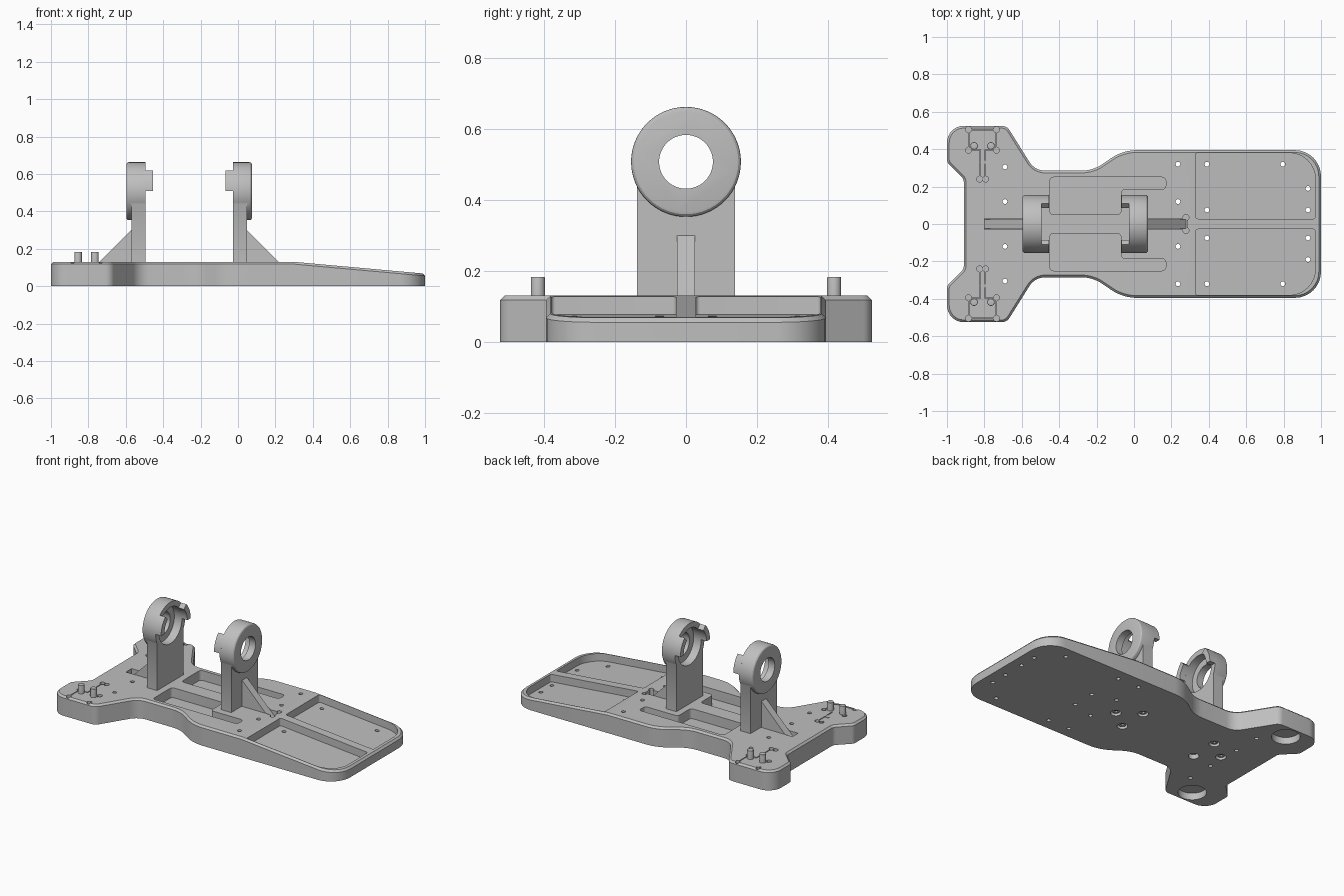
import bpy, bmesh
from math import pi, cos, sin, radians
from mathutils import Vector

cube = bpy.data.objects.get("Cube")
if cube:
    bpy.data.objects.remove(cube, do_unlink=True)

GREY = (0.52, 0.52, 0.52, 1)
grey = bpy.data.materials.new("plain grey")
grey.use_nodes = True
grey.diffuse_color = GREY
grey.node_tree.nodes["Principled BSDF"].inputs["Base Color"].default_value = GREY


def rounded(corners, steps=8):
    """Polygon with a fillet at each (u, v, radius) corner."""
    out = []
    for i, (u, v, r) in enumerate(corners):
        p = Vector((u, v))
        if r == 0:
            out.append(p)
            continue
        a = (Vector(corners[i - 1][:2]) - p).normalized()
        b = (Vector(corners[(i + 1) % len(corners)][:2]) - p).normalized()
        half = a.angle(b) / 2
        centre = p + (a + b).normalized() * (r / sin(half))
        reach = r * cos(half) / sin(half)
        start = (p + a * reach - centre).normalized()
        end = (p + b * reach - centre).normalized()
        sweep = start.angle(end)
        for k in range(steps + 1):
            t = sweep * k / steps
            out.append(centre + (start * sin(sweep - t) + end * sin(t)) * (r / sin(sweep)))
    return out


def circle(u, v, r, n=24):
    return [Vector((u + r * cos(2 * pi * k / n), v + r * sin(2 * pi * k / n))) for k in range(n)]


def rect(u0, v0, u1, v1):
    return [(u0, v0), (u1, v0), (u1, v1), (u0, v1)]


def flip(pts):
    return [Vector((p[0], -p[1])) for p in pts]


def prism(name, pts, w0, w1, axis="z", rim=0):
    """Extrude a profile along an axis; rim rounds the far end."""
    order = {"z": lambda u, v, w: (u, v, w), "x": lambda u, v, w: (w, u, v),
             "y": lambda u, v, w: (u, w, v)}[axis]
    low = w0 if callable(w0) else (lambda u: w0)
    bm = bmesh.new()
    bottom = [bm.verts.new(order(p[0], p[1], low(p[0]))) for p in pts]
    top = [bm.verts.new(order(p[0], p[1], w1)) for p in pts]
    bm.faces.new(bottom)
    cap = bm.faces.new(top)
    for i in range(len(pts)):
        bm.faces.new((bottom[i - 1], bottom[i], top[i], top[i - 1]))
    bmesh.ops.recalc_face_normals(bm, faces=bm.faces)
    if rim:
        bmesh.ops.bevel(bm, geom=list(cap.edges), offset=rim, segments=3, profile=0.5, affect="EDGES")
    mesh = bpy.data.meshes.new(name)
    bm.to_mesh(mesh)
    bm.free()
    obj = bpy.data.objects.new(name, mesh)
    bpy.context.scene.collection.objects.link(obj)
    mesh.materials.append(grey)
    return obj


def combine(target, tool, operation="DIFFERENCE"):
    mod = target.modifiers.new("boolean", "BOOLEAN")
    mod.operation, mod.solver, mod.object = operation, "EXACT", tool
    bpy.context.view_layer.update()
    bpy.context.view_layer.objects.active = target
    bpy.ops.object.modifier_apply(modifier=mod.name)
    bpy.data.objects.remove(tool, do_unlink=True)


def smooth(obj):
    for poly in obj.data.polygons:
        poly.use_smooth = True
    obj.data.set_sharp_from_angle(angle=radians(28))


TOP, SLOPE_X = 0.13, 0.3


def deck(x):
    return TOP - max(0, x - SLOPE_X) * 0.09


# Base plate: mirrored outline, deck sloping down at one end, chamfered rim
half = [(1, 0.395, 0.14), (-0.06, 0.395, 0.25), (-0.22, 0.285, 0.2), (-0.53, 0.285, 0.1),
        (-0.68, 0.525, 0.05), (-1, 0.525, 0.09), (-1, 0.33, 0.04), (-0.91, 0.24, 0.04)]
outline = rounded(half + [(x, -y, r) for x, y, r in reversed(half)])
base = prism("base_plate", outline, 0, TOP)
bm = bmesh.new()
bm.from_mesh(base.data)
bmesh.ops.bisect_plane(bm, geom=bm.verts[:] + bm.edges[:] + bm.faces[:],
                       plane_co=(SLOPE_X, 0, 0), plane_no=(1, 0, 0))
for v in bm.verts:
    if v.co.z > 0.01:
        v.co.z = deck(v.co.x)
bm.normal_update()
rim = [e for e in bm.edges if sorted(f.normal.z > 0.9 for f in e.link_faces) == [False, True]]
bmesh.ops.bevel(bm, geom=rim, offset=0.012, segments=1, affect="EDGES")
bm.to_mesh(base.data)
bm.free()

# Cuts mirrored to both sides: (profile, bottom, top)
tray = rounded([(0.33, 0.028, 0.012), (0.97, 0.028, 0.012), (0.97, 0.38, 0.14), (0.33, 0.38, 0.012)])
channel = rounded([(-0.45, 0.05, 0.02), (-0.07, 0.05, 0.02), (-0.07, 0.185, 0.02),
                   (0.17, 0.185, 0.02), (0.17, 0.25, 0.02), (-0.45, 0.25, 0.02)], 5)
tee = [(-0.885, 0.395), (-0.825, 0.395), (-0.825, 0.24), (-0.793, 0.24),
       (-0.793, 0.395), (-0.735, 0.395), (-0.735, 0.505), (-0.885, 0.505)]
cuts = [(tray, lambda x: deck(x) - 0.05, 0.2), (channel, 0.065, 0.2), (tee, 0.085, 0.2),
        (circle(-0.81, 0.43, 0.085, 32), -0.1, 0.045)]
# Relief circles at the corners of the tee recess
for i in (0, 2, 3, 5, 6, 7):
    cuts.append((circle(tee[i][0], tee[i][1], 0.016, 12), 0.085, 0.2))
# Screw holes
for x, y in [(0.235, 0.32), (0.235, 0.12), (-0.69, 0.305), (-0.69, 0.12), (0.39, 0.32),
             (0.39, 0.075), (0.795, 0.32), (0.93, 0.19), (0.93, 0.075)]:
    cuts.append((circle(x, y, 0.013, 12), -0.1, 0.2))
# Screw pockets under the two brackets
for x in (0.01, -0.54):
    cuts.append((circle(x, 0.095, 0.032), -0.1, 0.03))
for profile, z0, z1 in cuts:
    for pts in (profile, flip(profile)):
        combine(base, prism("cutter", pts, z0, z1))

# Cuts on the centre line: rib slots with relief circles, and screw pockets
for x0, x1, screw in ((0.03, 0.283, 0.14), (-0.8, -0.55, -0.67)):
    combine(base, prism("cutter", rect(x0, -0.03, x1, 0.03), 0.07, 0.2))
    combine(base, prism("cutter", circle(screw, 0, 0.032), -0.1, 0.03))
for y in (0.035, -0.035):
    combine(base, prism("cutter", circle(0.278, y, 0.016, 12), 0.07, 0.2))
smooth(base)

# Screw heads inside the underside pockets
for x, y in ((0.01, 0.095), (0.01, -0.095), (0.14, 0), (-0.54, 0.095), (-0.67, 0)):
    screw = prism("screw_head", circle(x, y, 0.022), 0.01, 0.035)
    combine(screw, prism("cutter", circle(x, y, 0.011, 6), -0.1, 0.022))
    smooth(screw)

# Peg inserts in the tee recesses
body = [(-0.882, 0.398), (-0.822, 0.398), (-0.822, 0.243), (-0.796, 0.243),
        (-0.796, 0.398), (-0.738, 0.398), (-0.738, 0.502), (-0.882, 0.502)]
for side, mirror in (("left", lambda p: p), ("right", flip)):
    insert = prism(side + "_peg_insert", mirror(body), 0.08, 0.127)
    for i in (0, 2, 3, 5, 6, 7):
        combine(insert, prism("cutter", mirror(circle(tee[i][0], tee[i][1], 0.016, 12)), 0.086, 0.2))
    for x in (-0.855, -0.765):
        smooth(prism(side + "_peg", mirror(circle(x, 0.418, 0.02)), 0.1, 0.183, rim=0.003))
    smooth(prism(side + "_stud", mirror(circle(-0.809, 0.33, 0.016)), 0.1, 0.13))

# Two facing brackets: post, ring, stepped bore, jaws and triangular rib
AXLE, RING = 0.508, 0.155
for name, inner, d in (("front_bracket", -0.027, 1), ("rear_bracket", -0.495, -1)):
    outer = inner + d * 0.075
    bracket = prism(name, circle(0, AXLE, RING, 64), inner, inner + d * 0.102, "x", rim=0.014)
    post = prism("post", rect(-0.139, 0.1, 0.139, AXLE), inner, outer, "x")
    combine(bracket, post, "UNION")
    combine(bracket, prism("cutter", circle(0, AXLE, 0.076, 48), inner - 0.3, inner + 0.3, "x"))
    combine(bracket, prism("cutter", circle(0, AXLE, 0.12, 48), inner - d * 0.1, inner + d * 0.055, "x"))
    smooth(bracket)
    for start in (0, 135):
        angles = [radians(start + 45 * k / 10) for k in range(11)]
        arc = [(RING * cos(a), AXLE + RING * sin(a)) for a in angles]
        arc += [(0.12 * cos(a), AXLE + 0.12 * sin(a)) for a in reversed(angles)]
        smooth(prism(name + "_jaw", arc, inner - d * 0.04, inner + d * 0.01, "x"))
    rib = [(outer - d * 0.01, 0.3), (outer, 0.3), (outer + d * 0.23, 0.07), (outer - d * 0.01, 0.07)]
    prism(name + "_rib", rib, -0.025, 0.025, "y")
